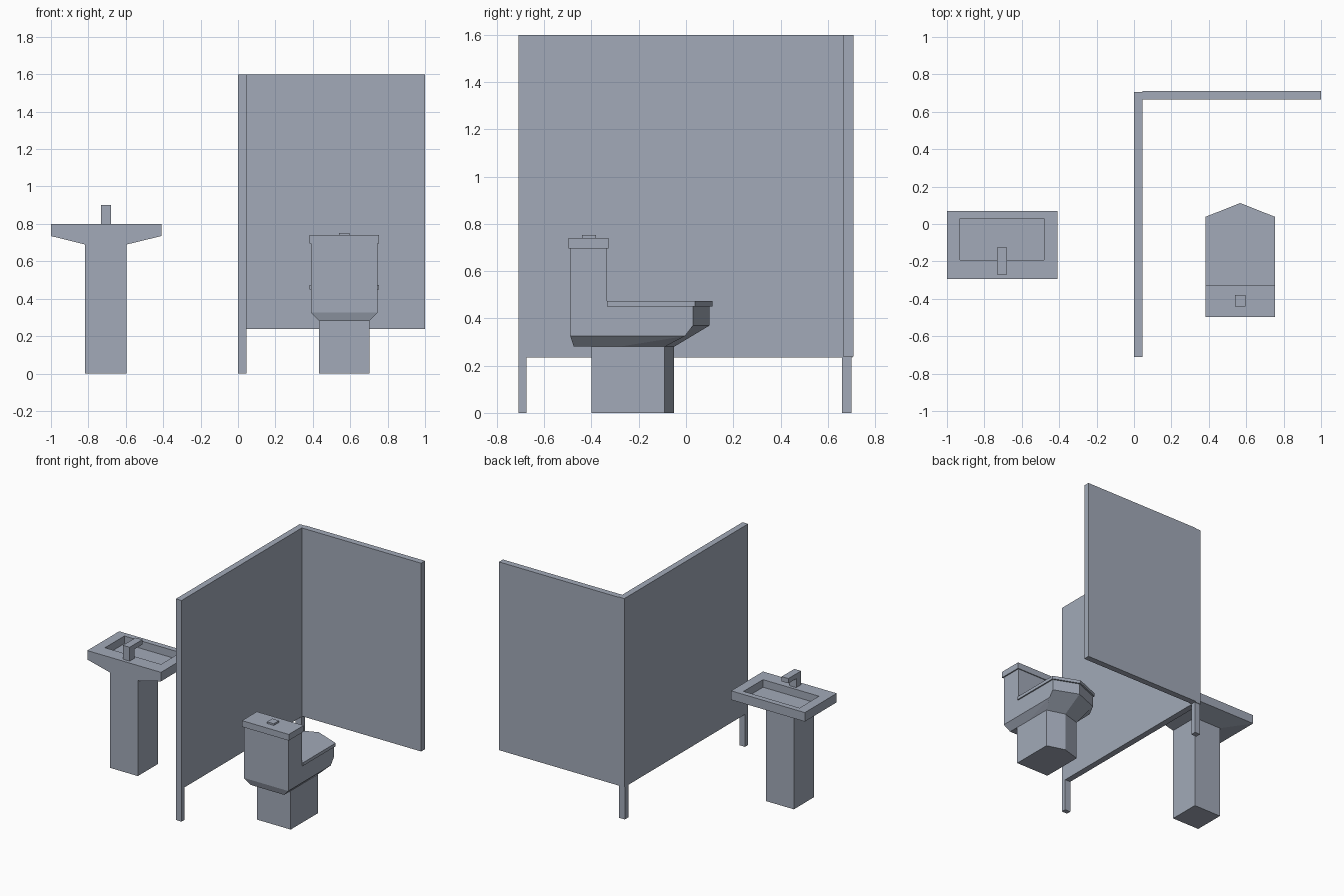
import bpy, bmesh

if "Cube" in bpy.data.objects:
    bpy.data.objects.remove(bpy.data.objects["Cube"])

# one flat colour for everything
grey = bpy.data.materials.new("blue_grey")
grey.diffuse_color = (0.36, 0.40, 0.48, 1)
grey.use_nodes = True
grey.node_tree.nodes["Principled BSDF"].inputs["Base Color"].default_value = grey.diffuse_color


def make(name, verts, faces):
    me = bpy.data.meshes.new(name)
    me.from_pydata(verts, [], faces)
    bm = bmesh.new()
    bm.from_mesh(me)
    bmesh.ops.recalc_face_normals(bm, faces=bm.faces)
    bm.to_mesh(me)
    bm.free()
    me.materials.append(grey)
    ob = bpy.data.objects.new(name, me)
    bpy.context.collection.objects.link(ob)
    return ob


def loft(name, rings):
    """Skin equal-sized rings of points and cap both ends."""
    n = len(rings[0])
    verts = [p for r in rings for p in r]
    faces = [list(range(n)), list(range(len(verts) - n, len(verts)))]
    for k in range(len(rings) - 1):
        for i in range(n):
            j = (i + 1) % n
            faces.append([k*n + i, k*n + j, (k+1)*n + j, (k+1)*n + i])
    return make(name, verts, faces)


def rect(x0, x1, y0, y1, z):
    return [(x0, y0, z), (x1, y0, z), (x1, y1, z), (x0, y1, z)]


def box(name, x0, x1, y0, y1, z0, z1):
    return loft(name, [rect(x0, x1, y0, y1, z0), rect(x0, x1, y0, y1, z1)])


CX = 0.568


def pointed(half, back, side, tip, z, side_z=None):
    """Plan outline with a pointed front, symmetric about the toilet axis.
    side_z is an optional (y, z) extra corner on each side."""
    mid = side_z or ((back + side) / 2, z)
    right = [(half, back, z if not side_z else mid[1]),
             (half, mid[0], mid[1]), (half, side, z)]
    left = [(-x, y, h) for x, y, h in reversed(right)]
    return [(CX + x, y, h) for x, y, h in right + [(0, tip, z)] + left]


# partition walls and legs
box("side_partition", 0, 0.045, -0.71, 0.705, 0.235, 1.6)
box("back_partition", 0.045, 1.0, 0.665, 0.71, 0.238, 1.6)
box("front_leg", 0, 0.045, -0.71, -0.675, 0, 0.235)
box("back_leg", 0, 0.045, 0.66, 0.70, 0, 0.235)

# sink: pedestal, flared basin and recess in one skin
loft("sink", [
    rect(-0.818, -0.595, -0.295, -0.065, 0),
    rect(-0.818, -0.595, -0.295, -0.065, 0.69),
    rect(-1.0, -0.41, -0.295, 0.07, 0.735),
    rect(-1.0, -0.41, -0.295, 0.07, 0.80),
    rect(-0.93, -0.482, -0.192, 0.03, 0.80),
    rect(-0.93, -0.482, -0.192, 0.03, 0.745)])
box("tap_post", -0.732, -0.678, -0.27, -0.215, 0.80, 0.865)
box("tap_spout", -0.732, -0.678, -0.27, -0.125, 0.865, 0.90)

# toilet base and bowl
loft("toilet_base", [pointed(0.134, -0.40, -0.09, -0.05, 0),
                     pointed(0.134, -0.40, -0.09, -0.05, 0.28)])
loft("toilet_bowl", [
    pointed(0.134, -0.475, -0.09, -0.05, 0.28),
    pointed(0.178, -0.49, 0.03, 0.10, 0.37, (-0.005, 0.325)),
    pointed(0.178, -0.49, 0.03, 0.10, 0.45)])
# seat lid
loft("seat", [pointed(0.187, -0.335, 0.038, 0.112, 0.45),
              pointed(0.187, -0.335, 0.038, 0.112, 0.473)])
# cistern
box("tank", CX - 0.178, CX + 0.178, -0.49, -0.335, 0.45, 0.695)
box("tank_lid", CX - 0.187, CX + 0.187, -0.498, -0.328, 0.695, 0.74)
box("flush_button", 0.54, 0.595, -0.44, -0.38, 0.74, 0.752)
